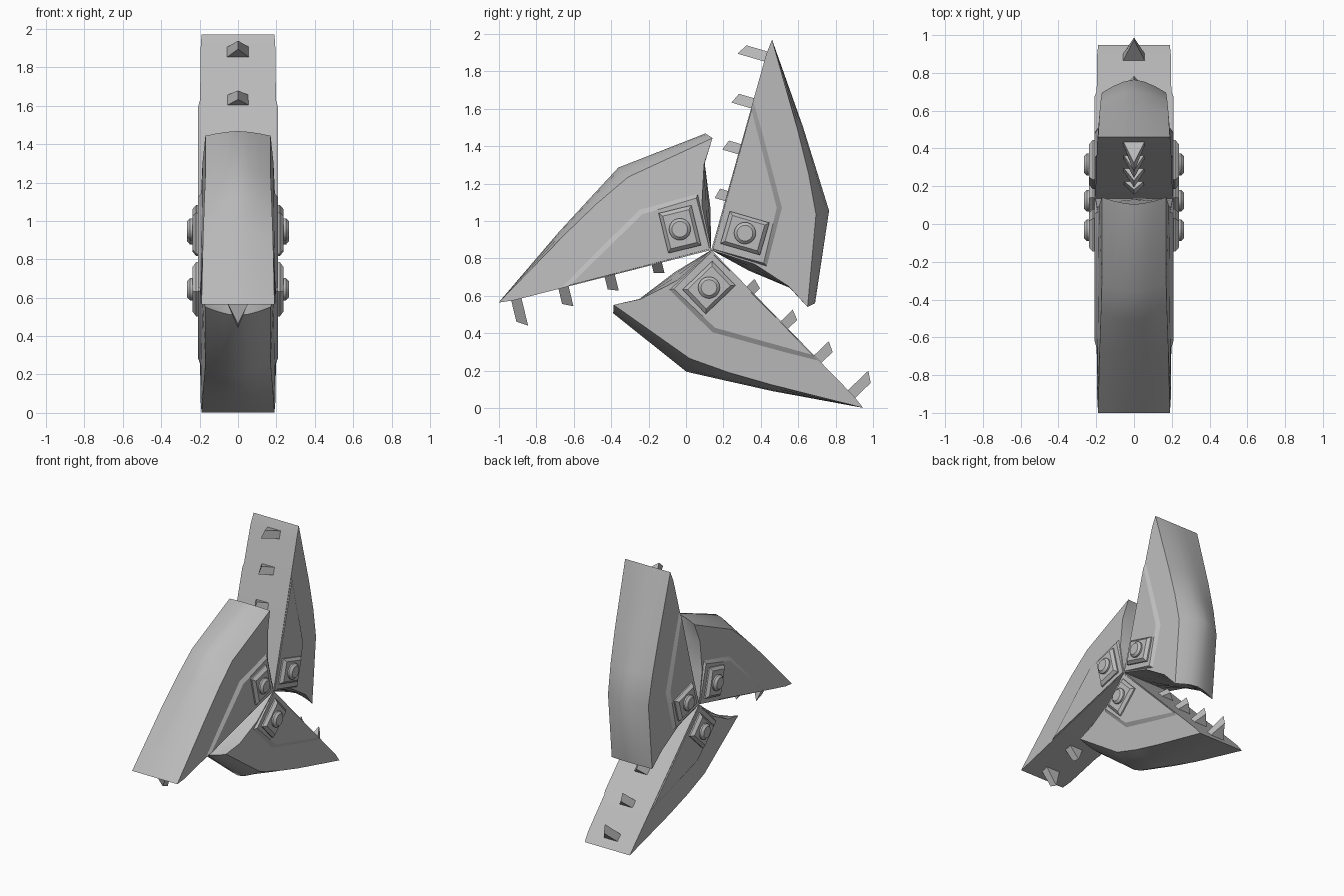
import bpy, bmesh, math
from mathutils import Matrix, Vector

cube = bpy.data.objects.get("Cube")
if cube:
    bpy.data.objects.remove(cube)

grey = bpy.data.materials.new("plain_grey")
grey.use_nodes = True
colour = (0.5, 0.5, 0.5, 1)
grey.diffuse_color = colour
grey.node_tree.nodes["Principled BSDF"].inputs["Base Color"].default_value = colour

HUB = Vector((0, 0.135, 0.845))
U = Vector((0, 0.28, 0.96))      # hub to tip, along the toothed face
V = Vector((0, 0.96, -0.28))     # from the toothed face to the outer shell


def finish(name, bm, turn):
    """Turn the part about the hub and make it an object."""
    bmesh.ops.recalc_face_normals(bm, faces=bm.faces)
    spin = Matrix.Translation(HUB) @ Matrix.Rotation(turn, 4, 'X')
    bmesh.ops.transform(bm, matrix=spin, verts=bm.verts)
    mesh = bpy.data.meshes.new(name)
    bm.to_mesh(mesh)
    bm.free()
    mesh.materials.append(grey)
    obj = bpy.data.objects.new(name, mesh)
    bpy.context.collection.objects.link(obj)
    bpy.ops.object.select_all(action='DESELECT')
    obj.select_set(True)
    bpy.context.view_layer.objects.active = obj
    bpy.ops.object.shade_smooth_by_angle(angle=math.radians(25))


def loft(bm, rings):
    """Join closed rings of equal length and cap both ends."""
    loops = [[bm.verts.new(p) for p in ring] for ring in rings]
    n = len(loops[0])
    for a, b in zip(loops, loops[1:]):
        for i in range(n):
            j = (i + 1) % n
            bm.faces.new((a[i], a[j], b[j], b[i]))
    bm.faces.new(loops[0])
    bm.faces.new(loops[-1])


# Side outline: y, z, half width, then the y and z crown at the middle
OUTLINE = [
    (0, 0, 0.205, 0, 0),
    (0.295, 1.05, 0.195, 0, 0),
    (0.325, 1.125, 0.19, 0, 0),
    (0.46, 0.65, 0.182, 0.03, 0.01),
    (0.52, 0.41, 0.176, 0.045, 0.01),
    (0.56, 0.19, 0.17, 0.07, 0.02),
    (0.515, -0.305, 0.17, 0.04, 0.02),
    (0.415, -0.195, 0.185, 0, -0.005),
    (0.23, -0.075, 0.195, -0.03, -0.035),
]


def blade(turn):
    bm = bmesh.new()
    rings = []
    for t in (-1, -0.67, -0.33, 0, 0.33, 0.67, 1):
        k = 1 - abs(t) ** 1.6
        rings.append([(t * w, y + k * dy, z + k * dz)
                      for y, z, w, dy, dz in OUTLINE])
    loft(bm, rings)
    finish("blade", bm, turn)


# Raised side plate, flush with the toothed face and bevelled outside
PLATE_LOW = [(0.005, 0), (0.237, 0.82), (0.378, 0.225), (0.30, -0.09)]
PLATE_TOP = [(0.01, 0.005), (0.215, 0.75), (0.35, 0.225), (0.28, -0.07)]


def side_plate(turn, side):
    bm = bmesh.new()
    loft(bm, [[(side * x, y, z) for y, z in pts]
              for x, pts in ((0.16, PLATE_LOW), (0.188, PLATE_LOW), (0.208, PLATE_TOP))])
    finish("side_plate", bm, turn)


BOSS = Vector((0, 0.18, 0.09))


def boss_mount(turn, side):
    bm = bmesh.new()
    rings = []
    for x, a, b in ((0.17, 0.09, 0.11), (0.218, 0.09, 0.11), (0.238, 0.072, 0.09)):
        rings.append([BOSS + Vector((side * x, 0, 0)) + U * a * i + V * b * j
                      for i, j in ((-1, -1), (1, -1), (1, 1), (-1, 1))])
    loft(bm, rings)
    finish("boss_mount", bm, turn)


def boss(turn, side):
    bm = bmesh.new()
    rings = []
    for x, r in ((0.2, 0.058), (0.25, 0.058), (0.265, 0.042)):
        rings.append([BOSS + Vector((side * x, r * math.cos(a), r * math.sin(a)))
                      for a in (math.tau * i / 24 for i in range(24))])
    loft(bm, rings)
    finish("round_boss", bm, turn)


def tooth(turn, along, length):
    """Wedge with a slanted ridge on the centre line."""
    bm = bmesh.new()
    rings = []
    for end, reach in ((-0.028, length), (0.028, length * 0.78)):
        base = U * (along + end) + V * 0.01
        ridge = U * (along + end) - V * reach
        half = Vector((0.065, 0, 0))
        rings.append([base - half, base + half, ridge])
    loft(bm, rings)
    finish("tooth", bm, turn)


# Three equal blades around the hub
for i in range(3):
    turn = math.tau * i / 3
    blade(turn)
    for side in (-1, 1):
        side_plate(turn, side)
        boss_mount(turn, side)
        boss(turn, side)
    for along, length in ((1.075, 0.16), (0.815, 0.117), (0.56, 0.094), (0.3, 0.06)):
        tooth(turn, along, length)
